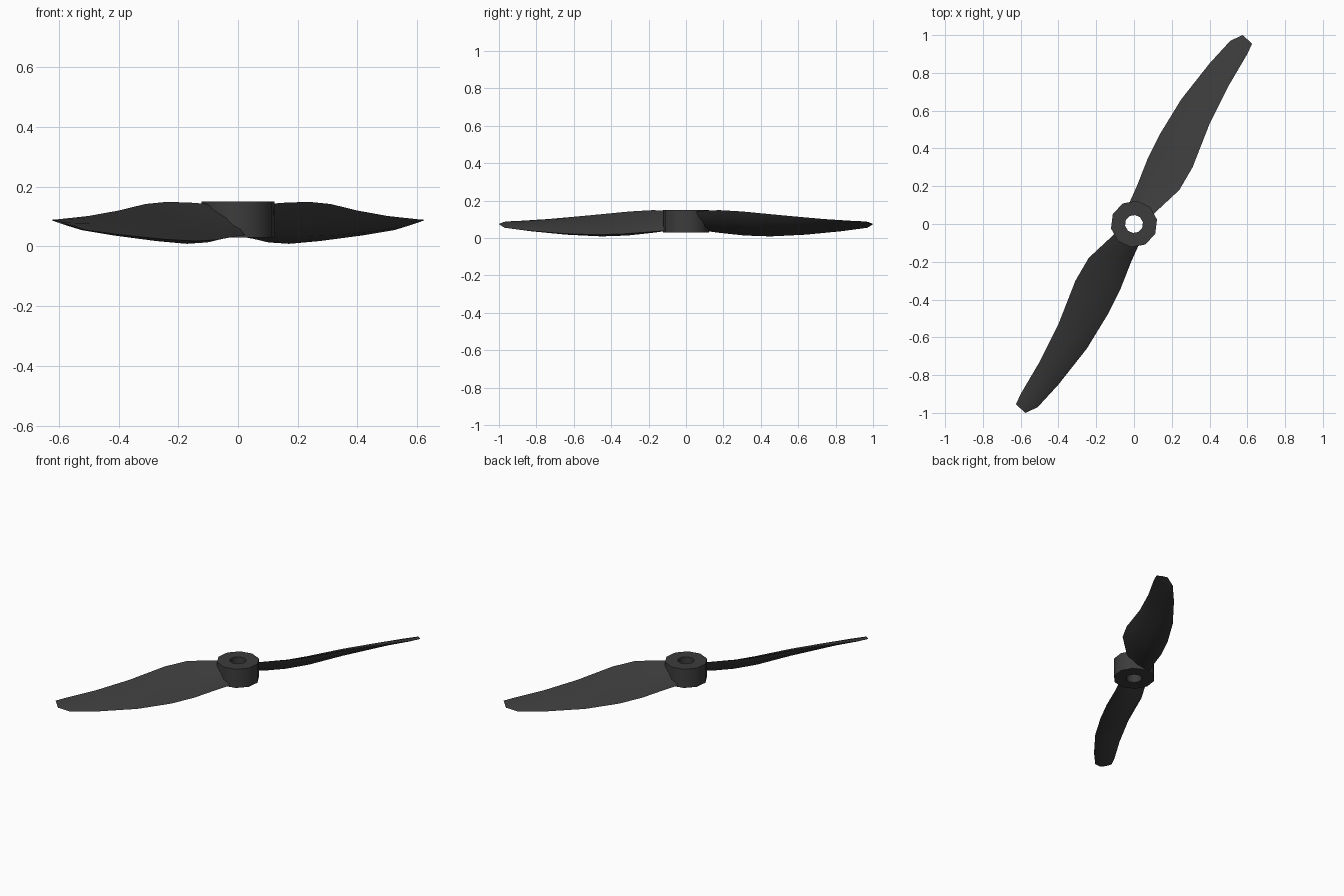
import bpy, bmesh, math
from mathutils import Vector, Matrix

if "Cube" in bpy.data.objects:
    bpy.data.objects.remove(bpy.data.objects["Cube"])

mat = bpy.data.materials.new("dark_plastic")
mat.diffuse_color = (0.045, 0.045, 0.045, 1)
mat.use_nodes = True
mat.node_tree.nodes["Principled BSDF"].inputs["Base Color"].default_value = mat.diffuse_color


def finish(name, bm, angle):
    bmesh.ops.recalc_face_normals(bm, faces=bm.faces)
    me = bpy.data.meshes.new(name)
    bm.to_mesh(me)
    bm.free()
    me.materials.append(mat)
    ob = bpy.data.objects.new(name, me)
    bpy.context.collection.objects.link(ob)
    bpy.ops.object.select_all(action='DESELECT')
    bpy.context.view_layer.objects.active = ob
    ob.select_set(True)
    bpy.ops.object.shade_smooth_by_angle(angle=math.radians(angle))
    return ob


def bridge(bm, a, b):
    n = len(a)
    for i in range(n):
        bm.faces.new((a[i], a[(i + 1) % n], b[(i + 1) % n], b[i]))


# Hub: ten-sided ring with an open bore
bm = bmesh.new()
N = 10
rings = []
for r, z in ((0.124, 0.03), (0.124, 0.15), (0.048, 0.15), (0.048, 0.03)):
    rings.append([bm.verts.new((r * math.cos(2 * math.pi * (i + 0.3) / N),
                                r * math.sin(2 * math.pi * (i + 0.3) / N), z)) for i in range(N)])
for k in range(4):
    bridge(bm, rings[k], rings[(k + 1) % 4])
finish("hub", bm, 40)

# Blade stations: low edge, high edge, bulge above and below the chord
stations = [
    ((-0.03, 0.10, 0.040), (0.10, 0.05, 0.142), 0.015, 0.024),
    ((0.015, 0.20, 0.032), (0.165, 0.11, 0.147), 0.011, 0.034),
    ((0.07, 0.34, 0.022), (0.24, 0.18, 0.149), 0.008, 0.042),
    ((0.14, 0.48, 0.018), (0.31, 0.30, 0.142), 0.008, 0.042),
    ((0.25, 0.66, 0.024), (0.40, 0.53, 0.120), 0.010, 0.030),
    ((0.40, 0.85, 0.040), (0.50, 0.73, 0.102), 0.010, 0.018),
    ((0.51, 0.97, 0.055), (0.60, 0.90, 0.091), 0.007, 0.008),
    ((0.575, 1.0, 0.074), (0.625, 0.955, 0.089), 0.003, 0.003),
]
# Airfoil section: chord fraction, share of the bulge
section = [(0, 0), (0.12, 0.6), (0.45, 1), (0.85, 0.5), (1, 0),
           (0.82, -0.6), (0.42, -1), (0.12, -0.65)]
span = Vector((0.52, 0.85, 0))


def make_blade(name, turn):
    bm = bmesh.new()
    loops = []
    for low, high, above, below in stations:
        low, high = Vector(low), Vector(high)
        up = (high - low).cross(span).normalized()
        if up.z < 0:
            up = -up
        loops.append([bm.verts.new(low.lerp(high, f) + up * s * (above if s > 0 else below))
                      for f, s in section])
    for a, b in zip(loops, loops[1:]):
        bridge(bm, a, b)
    bm.faces.new(loops[0])
    bm.faces.new(loops[-1])
    bmesh.ops.rotate(bm, verts=bm.verts, cent=(0, 0, 0), matrix=Matrix.Rotation(turn, 3, 'Z'))
    finish(name, bm, 50)


make_blade("blade_back", 0)
make_blade("blade_front", math.pi)
